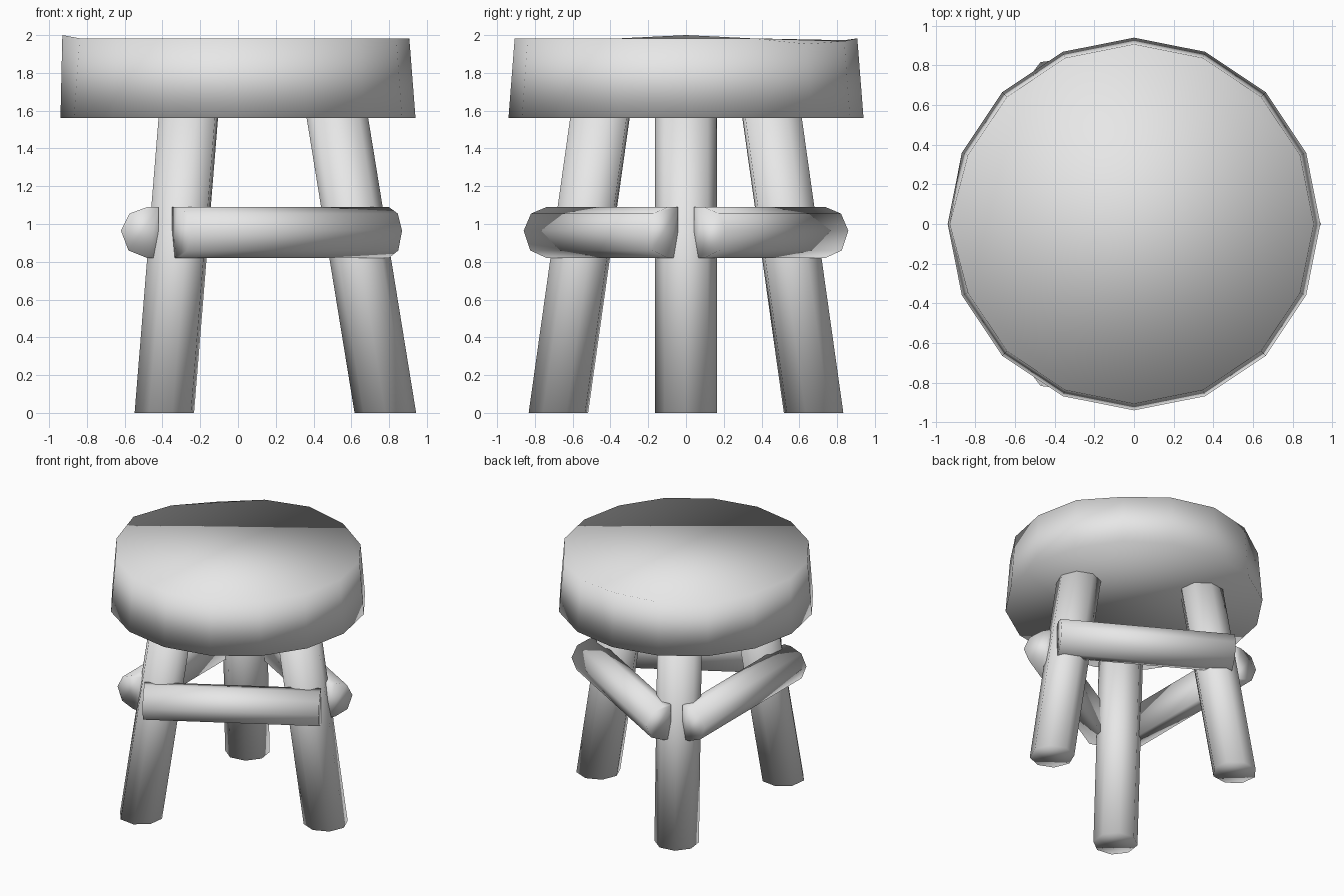
import bpy, bmesh, math
from mathutils import Matrix, Vector

if "Cube" in bpy.data.objects:
    bpy.data.objects.remove(bpy.data.objects["Cube"])

grey = bpy.data.materials.new("plain_grey")
grey.use_nodes = True
grey.diffuse_color = (0.8, 0.8, 0.8, 1)
grey.node_tree.nodes["Principled BSDF"].inputs["Base Color"].default_value = (0.8, 0.8, 0.8, 1)


def loft(name, start, end, turn=0):
    """Capped, fully smooth solid between two matching rings of points."""
    bm = bmesh.new()
    a = [bm.verts.new(p) for p in start]
    b = [bm.verts.new(p) for p in end]
    n = len(a)
    for i in range(n):
        j = (i + 1) % n
        bm.faces.new((a[i], a[j], b[j], b[i]))
    bm.faces.new(a[::-1])
    bm.faces.new(b)
    bmesh.ops.rotate(bm, verts=bm.verts, matrix=Matrix.Rotation(math.radians(turn), 3, "Z"))
    bmesh.ops.recalc_face_normals(bm, faces=bm.faces)
    for f in bm.faces:
        f.smooth = True
    mesh = bpy.data.meshes.new(name)
    bm.to_mesh(mesh)
    bm.free()
    mesh.materials.append(grey)
    obj = bpy.data.objects.new(name, mesh)
    bpy.context.collection.objects.link(obj)
    return obj


def ring(cx, z, r, n):
    return [Vector((cx + r * math.cos(math.tau * i / n),
                    r * math.sin(math.tau * i / n), z)) for i in range(n)]


# Thick round seat with a slightly uneven, hand-cut top rim
top = ring(0, 1.983, 0.907, 16)
for i, dz in {2: -0.03, 3: -0.015, 5: -0.01, 6: -0.03, 8: 0.017}.items():
    top[i].z += dz
top[8].x = -0.93
loft("seat", ring(0, 1.56, 0.94, 16), top)

# Half-log brace section: flat towards the middle, rounded outwards
section = [(0.42, 0.82), (0.48, 0.82), (0.58, 0.86), (0.62, 0.965),
           (0.575, 1.055), (0.48, 1.09), (0.42, 1.09)]
half = 0.645

# Three splayed legs, and a brace between each pair
for k, side in enumerate(("left", "back_right", "front_right")):
    loft(side + "_leg", ring(0.78, 0, 0.163, 8), ring(0.52, 1.6, 0.163, 8), 120 * k)
for k, side in enumerate(("back", "right", "front")):
    loft(side + "_brace", [(x, -half, z) for x, z in section],
         [(x, half, z) for x, z in section], 60 + 120 * k)
